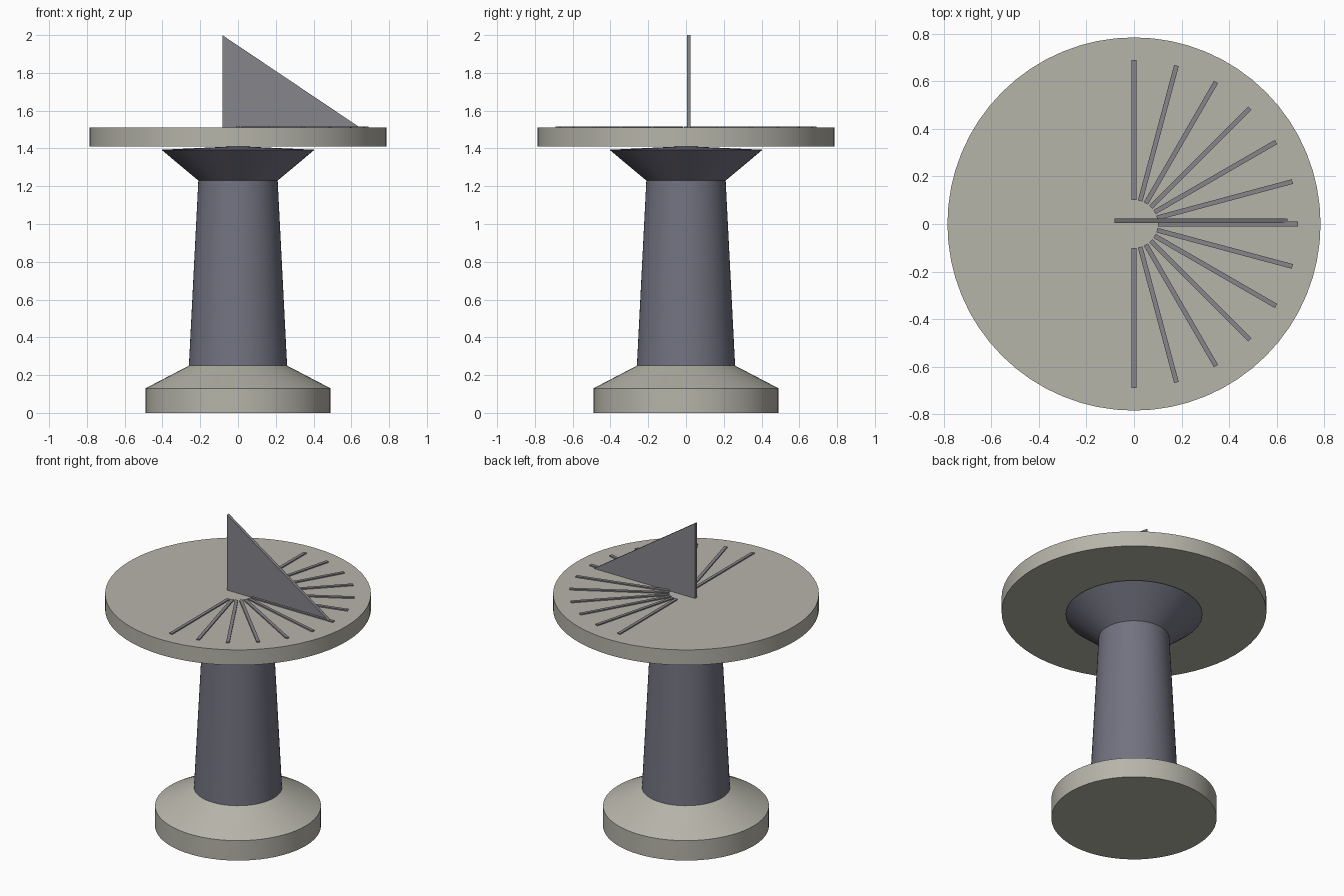
import bpy, bmesh
from math import pi, cos, sin, radians
from mathutils import Matrix

if "Cube" in bpy.data.objects:
    bpy.data.objects.remove(bpy.data.objects["Cube"])

SIDES = 64


def material(name, color):
    m = bpy.data.materials.new(name)
    m.diffuse_color = (*color, 1)
    m.use_nodes = True
    m.node_tree.nodes["Principled BSDF"].inputs["Base Color"].default_value = m.diffuse_color
    return m


stone = material("pale_stone", (0.47, 0.46, 0.40))
slate = material("slate", (0.17, 0.17, 0.22))
bronze = material("weathered_bronze", (0.24, 0.24, 0.26))


def finish(name, bm, mats, smooth=False):
    bmesh.ops.recalc_face_normals(bm, faces=bm.faces)
    me = bpy.data.meshes.new(name)
    bm.to_mesh(me)
    bm.free()
    for m in mats:
        me.materials.append(m)
    ob = bpy.data.objects.new(name, me)
    bpy.context.collection.objects.link(ob)
    if smooth:
        bpy.ops.object.select_all(action='DESELECT')
        ob.select_set(True)
        bpy.context.view_layer.objects.active = ob
        bpy.ops.object.shade_smooth_by_angle(angle=radians(25))
    return ob


def lathe(name, profile, mats, mat_of=lambda z: 0):
    """Revolve (radius, z) points around the z axis."""
    bm = bmesh.new()
    vs = [bm.verts.new((r, 0, z)) for r, z in profile]
    es = [bm.edges.new(p) for p in zip(vs, vs[1:])]
    bmesh.ops.spin(bm, geom=vs + es, cent=(0, 0, 0), axis=(0, 0, 1),
                   angle=2 * pi, steps=SIDES, use_duplicate=False)
    bmesh.ops.remove_doubles(bm, verts=bm.verts, dist=1e-4)
    for f in bm.faces:
        f.material_index = mat_of(f.calc_center_median().z)
    return finish(name, bm, mats, True)


# Pedestal: drum foot, sloped shoulder, tapered shaft, flared capital
lathe("pedestal",
      [(0, 0), (0.49, 0), (0.49, 0.13), (0.26, 0.25), (0.21, 1.23),
       (0.405, 1.393), (0, 1.412)],
      [stone, slate], lambda z: 0 if z < 0.22 else 1)

# Round dial plate
lathe("dial_plate", [(0, 1.41), (0.785, 1.41), (0.785, 1.51), (0, 1.51)], [stone])

# Hour marks: thin bars fanned over half the dial
for i in range(13):
    a = radians(-90 + 15 * i)
    bm = bmesh.new()
    bmesh.ops.create_cube(bm, size=1, matrix=(
        Matrix.Translation((0.395 * cos(a), 0.395 * sin(a), 1.511))
        @ Matrix.Rotation(a, 4, 'Z') @ Matrix.Diagonal((0.59, 0.02, 0.012, 1))))
    finish(f"hour_mark_{i + 1}", bm, [bronze])

# Gnomon: thin upright triangle
bm = bmesh.new()
tri = bm.faces.new([bm.verts.new((x, 0.004, z))
                    for x, z in ((-0.083, 1.508), (0.65, 1.508), (-0.083, 2.0))])
ext = bmesh.ops.extrude_face_region(bm, geom=[tri], use_keep_orig=True)
bmesh.ops.translate(bm, vec=(0, 0.02, 0),
                    verts=[v for v in ext["geom"] if isinstance(v, bmesh.types.BMVert)])
finish("gnomon", bm, [bronze])
